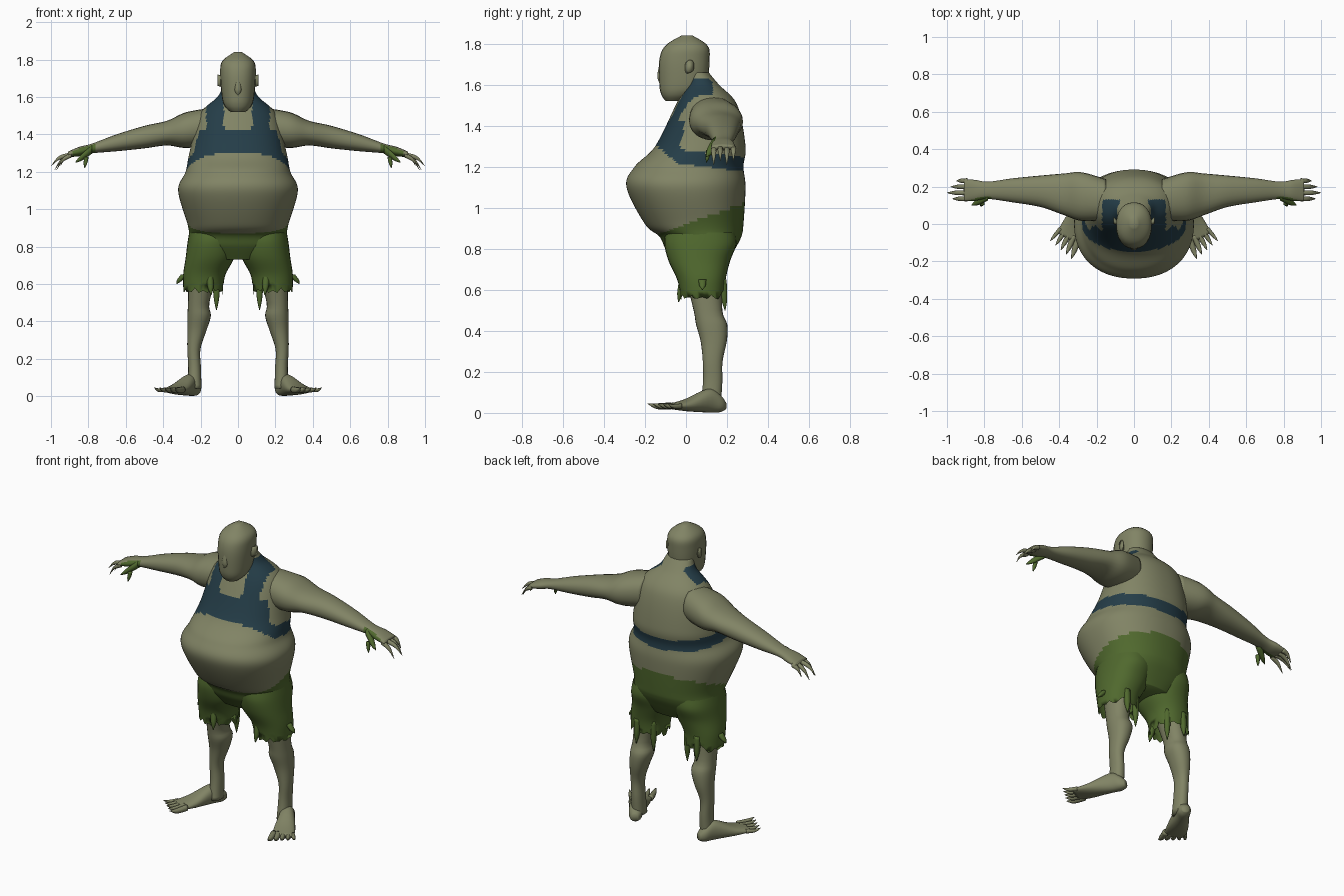
import bpy, bmesh, math, random
from mathutils import Vector, Matrix

random.seed(4)
default_cube = bpy.data.objects.get("Cube")
if default_cube:
    bpy.data.objects.remove(default_cube)


def material(name, red, green, blue):
    mat = bpy.data.materials.new(name)
    mat.use_nodes = True
    mat.diffuse_color = (red, green, blue, 1)
    shader = next(n for n in mat.node_tree.nodes if n.type == 'BSDF_PRINCIPLED')
    shader.inputs["Base Color"].default_value = (red, green, blue, 1)
    return mat


SKIN = material("olive_skin", .22, .23, .13)
SHORTS = material("moss_green_cloth", .08, .14, .027)
SHIRT = material("dark_blue_cloth", .018, .047, .065)

# The two directions spanning a ring that lies across each axis
SPAN = {'X': (Vector.Fill(3), None)}
RIGHT, BACK, UP = (Vector(row) for row in Matrix.Identity(3))
SPAN = {'X': (BACK, UP), 'Y': (RIGHT, UP), 'Z': (RIGHT, BACK)}


def spline(before, start, end, after, t):
    """Smooth value between start and end."""
    pull_in, pull_out = (end - before) / 2, (after - start) / 2
    step = end - start
    return start + t * (pull_in + t * (3 * step - 2 * pull_in - pull_out
                                       + t * (pull_in + pull_out - 2 * step)))


def resample(rings, steps):
    """Fill in smooth rings between the key rings."""
    filled = []
    last = len(rings) - 1
    for i in range(last):
        keys = rings[max(i - 1, 0)], rings[i], rings[i + 1], rings[min(i + 2, last)]
        for s in range(steps):
            filled.append([spline(*values, s / steps) for values in zip(*keys)])
    return filled + [rings[last]]


def rounded(value):
    """Slightly squared circle coordinate."""
    return math.copysign(abs(value) ** .9, value)


def loft(name, rings, axis='Z', mats=(SKIN,), sides=24, steps=4, placement=None,
         mirror=True, rule=None, tweak=None, caps=True):
    """Skin through rings (x, y, z, radius, radius) lying across the axis."""
    across, along = SPAN[axis]
    bm = bmesh.new()
    rows = []
    for x, y, z, wide, deep in resample(rings, steps):
        row = []
        for k in range(sides):
            angle = math.tau * k / sides
            offset = across * wide * rounded(math.cos(angle))
            offset += along * deep * rounded(math.sin(angle))
            row.append(bm.verts.new(Vector((x, y, z)) + offset))
        rows.append(row)
    for lower, upper in zip(rows, rows[1:]):
        for k in range(sides):
            bm.faces.new((lower[k - 1], lower[k], upper[k], upper[k - 1]))
    if caps:
        bm.faces.new(rows[0])
        bm.faces.new(rows[-1])
    if placement:
        bm.transform(placement)
    if tweak:
        for vert in bm.verts:
            tweak(vert.co)
    bmesh.ops.recalc_face_normals(bm, faces=bm.faces)
    if rule:
        for face in bm.faces:
            face.material_index = rule(face.calc_center_median(), face.normal)
    for prefix in (("left_", "right_") if mirror else ("",)):
        if prefix == "right_":
            bm.transform(Matrix.Scale(-1, 4, RIGHT))
            bmesh.ops.reverse_faces(bm, faces=bm.faces)
        mesh = bpy.data.meshes.new(prefix + name)
        bm.to_mesh(mesh)
        mesh.shade_smooth()
        for mat in mats:
            mesh.materials.append(mat)
        part = bpy.data.objects.new(prefix + name, mesh)
        bpy.context.collection.objects.link(part)
    bm.free()


def spike(name, base, tip, radius, axis='Z', mat=SKIN, bend=0, placement=None):
    """Tapered point, bent upward at its middle."""
    base, tip = Vector(base), Vector(tip)
    middle = base.lerp(tip, .6) + UP * bend
    rings = [(*base, radius, radius), (*middle, radius * .8, radius * .8),
             (*tip, radius * .1, radius * .1)]
    loft(name, rings, axis, (mat,), sides=10, placement=placement)


def upright(name, rows, **options):
    """Central body from rows of height, front, back and half width."""
    rings = [(0, (front + back) / 2, z, half, (back - front) / 2)
             for z, front, back, half in rows]
    loft(name, rings, mirror=False, **options)


# Torso: seat of the shorts, bare belly, cropped vest with straps
def clothing(centre, normal):
    x, y, z = abs(centre.x), centre.y, centre.z
    if z < .92 + .36 * y:
        return 1
    hem = 1.21 - .12 * y if y > -.05 else 1.18 - .85 * y
    if z < hem:
        return 0
    if z < hem + .07 and y > -.06:
        return 2
    if z < 1.43:
        front = y < .3 * (z - 1.4)
        return 2 if front and x < .77 - .4 * z else 0
    return 2 if .075 < x < .17 and y < .13 and z < 1.63 else 0


upright("torso", [
    (.73, -.05, .2, .17), (.8, -.1, .24, .25), (.86, -.13, .27, .26),
    (.92, -.2, .28, .27), (1.1, -.29, .29, .32), (1.2, -.25, .28, .28),
    (1.3, -.15, .29, .26), (1.5, -.05, .25, .21), (1.6, 0, .16, .11),
    (1.66, 0, .11, .08)],
    mats=(SKIN, SHORTS, SHIRT), sides=96, steps=10, rule=clothing)

# Head with ears and nose
upright("head", [
    (1.52, -.1, -.01, .04), (1.55, -.12, .05, .07), (1.6, -.13, .1, .086),
    (1.72, -.13, .115, .095), (1.79, -.1, .105, .085), (1.84, -.02, .03, .02)], steps=6)
loft("ear", [(.08, 0, 1.68, .01, .03), (.11, .02, 1.69, .02, .03)], 'X')
upright("nose", [(1.7, -.13, -.1, .01), (1.64, -.14, -.1, .02), (1.61, -.13, -.1, .01)])


# Arms, with cloth wrapped round the front of the palm
def arm_centre(x):
    return x, min(.18, .11 + .13 * x), 1.46 - .19 * x + .02 * math.sin(math.pi * x)


def wrap(centre, normal):
    facing = normal.y < -.5 or normal.z < -.7
    return int(.77 < centre.x < .88 and centre.y < .16 and facing)


arm_sizes = [(.15, .11, .1), (.28, .13, .095), (.38, .11, .066), (.5, .084, .06),
             (.65, .064, .045), (.78, .046, .026), (.85, .056, .025), (.91, .058, .014)]
loft("arm", [(*arm_centre(x), deep, tall) for x, deep, tall in arm_sizes], 'X',
     mats=(SKIN, SHORTS), steps=6, rule=wrap)
spike("thumb", (.78, .15, 1.32), (.87, .1, 1.25), .024, 'X', SHORTS)
spike("thumb_claw", (.81, .11, 1.28), (.82, .1, 1.22), .012, mat=SHORTS)
for i, reach in enumerate((.97, 1, .98, .95)):
    y = .135 + .032 * i
    spike(f"finger_{i + 1}", (.89, y, 1.29), (reach, y, 1.21 + .02 * (i % 2)), .014, 'X',
          bend=.02)


# Shorts legs with a ragged, tattered hem
def ragged(co):
    if co.z < .59:
        co.z += random.uniform(-.03, .03)


loft("shorts_leg", [
    (.13, .07, .88, .13, .17), (.14, .07, .82, .13, .175), (.15, .065, .74, .13, .15),
    (.18, .075, .65, .113, .118), (.186, .08, .57, .106, .105)],
    mats=(SHORTS,), sides=32, steps=5, tweak=ragged, caps=False)
for label, degrees, bottom in (("outer", 0, .6), ("inner", 135, .46),
                               ("back", 80, .5), ("front", 250, .54)):
    angle = math.radians(degrees)
    outward = RIGHT * math.cos(angle) + BACK * math.sin(angle)
    hem = Vector((.186, .08, 0)) + outward * .1
    flare = outward * (bottom - .46) * .3
    spike(label + "_tatter", hem + UP * .65, hem + flare + UP * bottom, .02, mat=SHORTS)

# Bare lower legs, deeper than wide
leg_rows = [(.68, .185, .085, .08), (.5, .21, .107, .057), (.43, .208, .125, .063),
            (.35, .22, .135, .051), (.25, .236, .13, .035), (.15, .232, .13, .034),
            (.04, .232, .12, .037)]
loft("leg", [(x, y, z, r, r + .013) for z, x, y, r in leg_rows])

# Splayed feet with clawed toes
splay = Matrix.Translation((.222, .18, 0)) @ Matrix.Rotation(math.radians(28), 4, 'Z')
foot_rows = [(.01, .035, .02, .02), (-.02, .045, .037, .042), (-.08, .06, .042, .058),
             (-.2, .038, .06, .03), (-.29, .032, .062, .012)]
loft("foot", [(0, *row) for row in foot_rows], 'Y', placement=splay)
for i in range(-2, 3):
    spike(f"toe_{i + 3}", (.027 * i, -.26, .034), (.036 * i, .008 * i - .36, .045),
          .015 - .0015 * i, 'Y', bend=-.008, placement=splay)
